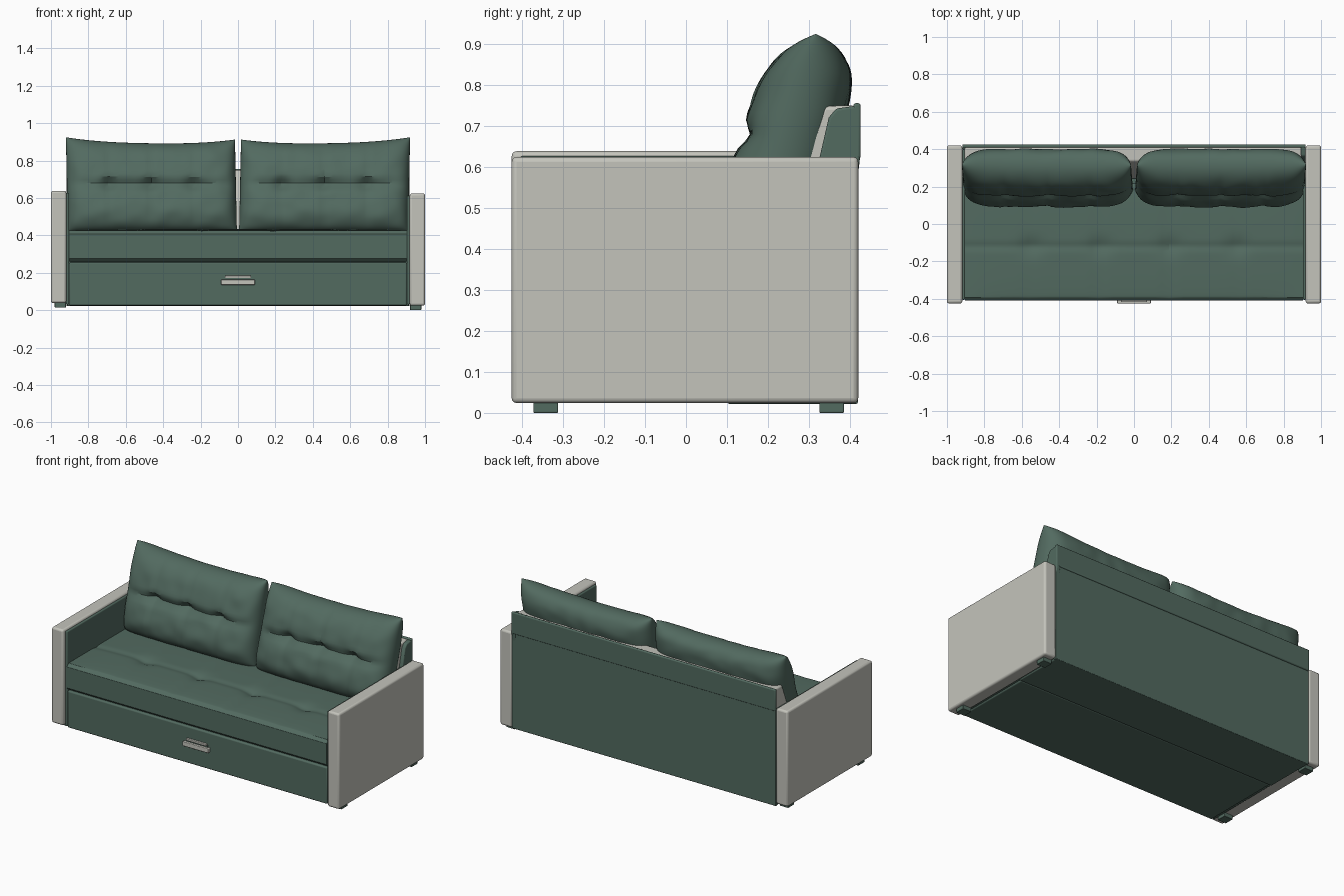
import bpy, bmesh
from math import sin, pi, exp
from mathutils import noise, Vector

if "Cube" in bpy.data.objects:
    bpy.data.objects.remove(bpy.data.objects["Cube"], do_unlink=True)


def material(name, rgb):
    m = bpy.data.materials.new(name)
    m.use_nodes = True
    m.diffuse_color = (*rgb, 1)
    m.node_tree.nodes["Principled BSDF"].inputs["Base Color"].default_value = (*rgb, 1)
    return m


GREEN = material("green fabric", (0.085, 0.145, 0.117))
GREY = material("pale grey fabric", (0.55, 0.55, 0.50))


def finish(name, bm, mat, bevel=0.0, segments=3):
    bmesh.ops.recalc_face_normals(bm, faces=bm.faces)
    mesh = bpy.data.meshes.new(name)
    bm.to_mesh(mesh)
    bm.free()
    mesh.materials.append(mat)
    ob = bpy.data.objects.new(name, mesh)
    bpy.context.collection.objects.link(ob)
    if bevel:
        mod = ob.modifiers.new("soft edges", 'BEVEL')
        mod.width, mod.segments = bevel, segments
    bpy.ops.object.select_all(action='DESELECT')
    ob.select_set(True)
    bpy.context.view_layer.objects.active = ob
    bpy.ops.object.shade_smooth_by_angle()
    return ob


def box(name, x, y, z, mat, bevel=0.006):
    bm = bmesh.new()
    bmesh.ops.create_cube(bm, size=1)
    for v in bm.verts:
        v.co = [r[0] + (c + 0.5) * (r[1] - r[0]) for c, r in zip(v.co, (x, y, z))]
    return finish(name, bm, mat, bevel)


def prism(name, profile, x0, x1, mat, bevel):
    """Extrude a (y, z) profile along x."""
    bm = bmesh.new()
    face = bm.faces.new([bm.verts.new((x0, y, z)) for y, z in profile])
    new = bmesh.ops.extrude_face_region(bm, geom=[face])["geom"]
    for v in new:
        if isinstance(v, bmesh.types.BMVert):
            v.co.x = x1
    return finish(name, bm, mat, bevel)


def bump(a, centre, width):
    return exp(-((a - centre) / width) ** 2)


# Arms with green inner panels and feet; the right arm stands a touch higher
for side, label, lift in ((1, "left", 0.0), (-1, "right", 0.014)):
    def span(a, b):
        return sorted((side * a, side * b))
    box(label + "_arm", span(0.918, 1.0), (-0.425, 0.42), (0.024 + lift, 0.624 + lift), GREY, 0.012)
    box(label + "_arm_inner_panel", span(0.903, 0.92), (-0.405, 0.40), (0.03, 0.612 + lift), GREEN)
    for end, y in (("front", -0.342), ("back", 0.355)):
        box(f"{label}_{end}_foot", span(0.92, 0.98), (y - 0.03, y + 0.03), (lift, 0.03 + lift), GREEN, 0.003)

# Base: pull-out drawer in front, fixed box behind
box("drawer", (-0.903, 0.903), (-0.405, 0.098), (0.025, 0.256), GREEN, 0.008)
box("rear_base", (-0.915, 0.915), (0.1, 0.41), (0.022, 0.42), GREEN)
box("seat_core", (-0.895, 0.895), (-0.38, 0.2), (0.24, 0.3), GREEN, 0)

# Drawer handle: wide lip, recessed pull and upper rim
box("handle_lip", (-0.09, 0.09), (-0.425, -0.40), (0.135, 0.163), GREY, 0.004)
box("handle_rim", (-0.07, 0.07), (-0.418, -0.40), (0.171, 0.184), GREY, 0.003)
box("handle_recess", (-0.075, 0.075), (-0.41, -0.40), (0.16, 0.175), GREEN, 0)

# Backrest: grey wedge, green outer shell and end caps
box("back_panel", (-0.918, 0.918), (0.40, 0.419), (0.022, 0.63), GREEN, 0.004)
box("upper_back_panel", (-0.918, 0.918), (0.408, 0.426), (0.62, 0.755), GREEN, 0.006)
prism("backrest", [(0.24, 0.42), (0.285, 0.62), (0.335, 0.748), (0.412, 0.75), (0.412, 0.42)],
      -0.905, 0.895, GREY, 0.01)
prism("left_backrest_end", [(0.30, 0.5), (0.325, 0.62), (0.348, 0.72), (0.366, 0.742), (0.424, 0.75),
                            (0.424, 0.62), (0.41, 0.5)], 0.89, 0.918, GREEN, 0.006)

# Seat cushion with a row of tufts joined by a shallow crease
bm = bmesh.new()
bmesh.ops.create_cube(bm, size=1)
bmesh.ops.subdivide_edges(bm, edges=bm.edges, cuts=47, use_grid_fill=True)
for v in bm.verts:
    p = v.co * 2
    x, y, z = 0.903 * p.x, -0.09 + 0.32 * p.y, 0.342 + 0.083 * p.z
    if p.z > 0.99:
        dent = 0.006 * bump(y, -0.12, 0.02)
        for tuft in (-0.55, -0.18, 0.19, 0.55):
            dent += 0.016 * bump(x, tuft, 0.05) * bump(y, -0.12, 0.05)
            dent += 0.004 * bump(x, tuft, 0.015)
        z += 0.008 * (1 - p.x ** 8) * (1 - p.y ** 4) - dent
    # Round the front and back edges
    if abs(p.z) > 0.8:
        y -= 0.018 * p.y ** 15 * (abs(p.z) - 0.8) * 5
    v.co = x, y, z
finish("seat_cushion", bm, GREEN, 0.004, 2)


def pillow(name, cx, outer):
    """Two bulging sheets joined at the seam, leaning on the backrest."""
    bm = bmesh.new()
    for face in (-1, 1):
        grid = bmesh.ops.create_grid(bm, x_segments=64, y_segments=44, size=1)
        for vert in grid["verts"]:
            u, v = sin(vert.co.x * pi / 2), sin(vert.co.y * pi / 2)
            bulge = (max(0, 1 - u ** 8) * max(0, 1 - v ** 4)) ** 0.5
            thick = 0.112 if face < 0 else 0.125
            if face < 0:
                mid = bump(v, 0.06, 0.1) * (1 - u ** 4)
                thick -= 0.022 * mid
                for tuft in (-0.5, 0.0, 0.5):
                    thick -= 0.024 * bump(u, tuft, 0.09) * bump(v, 0.06, 0.13)
                    thick -= 0.006 * bump(u, tuft, 0.03)
                thick += 0.012 * bump(v, -0.5, 0.35)
            crumple = noise.noise(Vector((u * 5 + cx * 9, v * 3, face)))
            thick += 0.008 * crumple
            z = 0.662 + 0.242 * v
            if v > 0:
                z += v * v * (0.014 * abs(u) ** 3 - 0.012 * (1 - u * u) + 0.006 * u * outer)
            y = 0.245 + 0.27 * (z - 0.66) + face * thick * bulge
            x = cx + u * (0.452 + 0.005 * v * outer * u)
            vert.co = x, y, z
    bmesh.ops.remove_doubles(bm, verts=bm.verts, dist=0.0004)
    finish(name, bm, GREEN)


pillow("left_back_pillow", 0.463, 1)
pillow("right_back_pillow", -0.463, -1)
